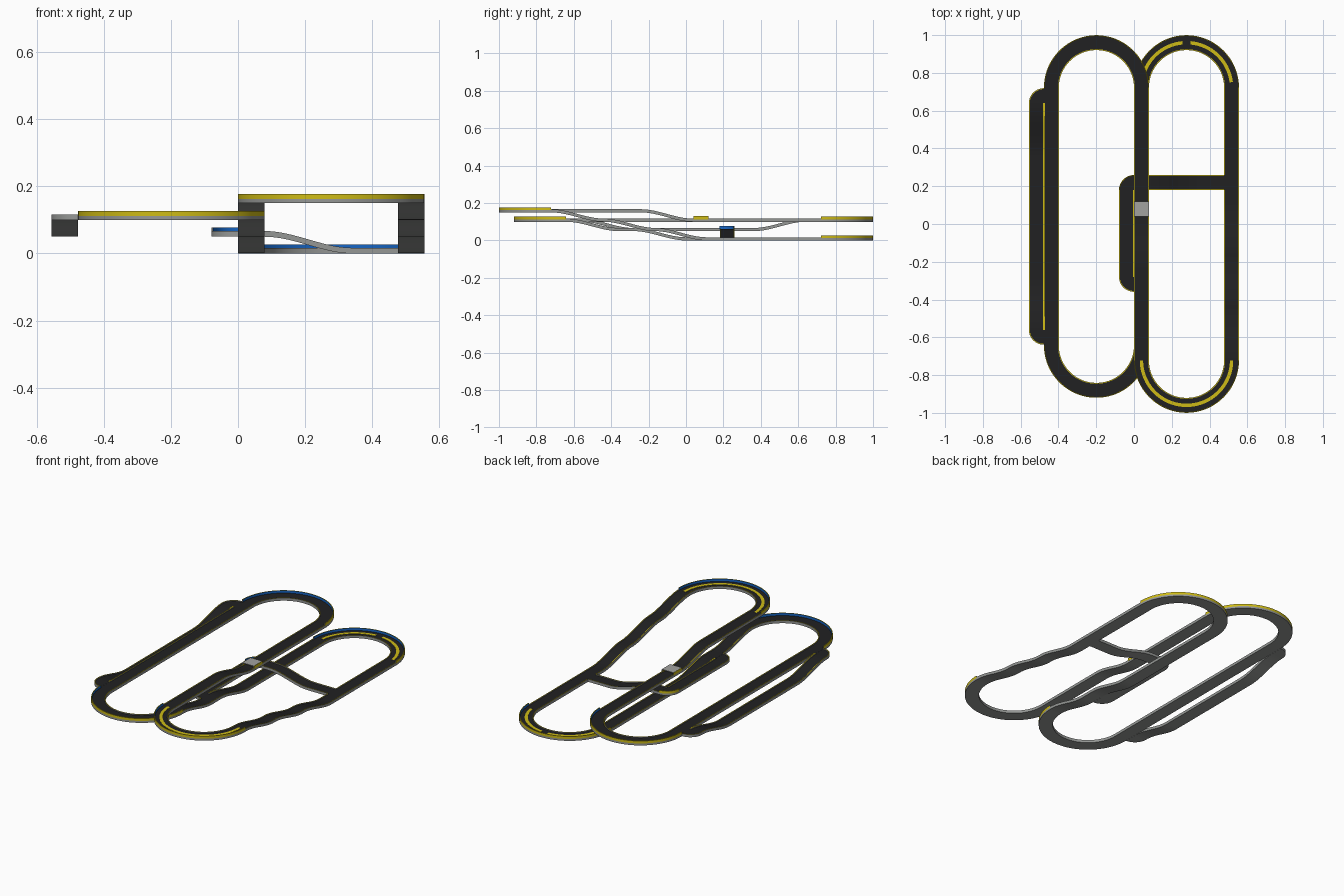
import bpy, bmesh, math

if "Cube" in bpy.data.objects:
    bpy.data.objects.remove(bpy.data.objects["Cube"])

W, E = 0.0395, 0.005         # half road width, kerb width
H, KERB, WALL = 0.012, 0.017, 0.027   # road, kerb and wall heights


def material(name, rgb):
    m = bpy.data.materials.new(name)
    m.diffuse_color = (*rgb, 1)
    m.use_nodes = True
    m.node_tree.nodes["Principled BSDF"].inputs["Base Color"].default_value = m.diffuse_color
    return m


MATS = [material("road black", (0.015, 0.015, 0.016)),
        material("base grey", (0.30, 0.31, 0.30)),
        material("kerb yellow", (0.62, 0.50, 0.008)),
        material("wall blue", (0.008, 0.13, 0.55)),
        material("start grey", (0.36, 0.36, 0.35))]
ROAD, GREY, YELLOW, BLUE, START = range(5)


def make_object(name, bm):
    bmesh.ops.remove_doubles(bm, verts=bm.verts, dist=1e-6)
    bmesh.ops.recalc_face_normals(bm, faces=bm.faces)
    me = bpy.data.meshes.new(name)
    bm.to_mesh(me)
    bm.free()
    for m in MATS:
        me.materials.append(m)
    ob = bpy.data.objects.new(name, me)
    bpy.context.collection.objects.link(ob)
    bpy.ops.object.select_all(action='DESELECT')
    ob.select_set(True)
    bpy.context.view_layer.objects.active = ob
    bpy.ops.object.shade_smooth_by_angle(angle=math.radians(30))
    return ob


# Paths are lists of (x, y, z, side_x, side_y)
def line(axis, fixed, a, b, z0, z1=None):
    z1 = z0 if z1 is None else z1
    n = 1 if z0 == z1 else 16
    out = []
    for i in range(n + 1):
        t = i / n
        p, z = a + (b - a) * t, z0 + (z1 - z0) * t * t * (3 - 2 * t)
        out.append((fixed, p, z, 1, 0) if axis == 'y' else (p, fixed, z, 0, 1))
    return out


def arc(cx, cy, r, a0, a1, z):
    n = max(6, int(abs(a1 - a0) / 4))
    out = []
    for i in range(n + 1):
        a = math.radians(a0 + (a1 - a0) * i / n)
        c, s = math.cos(a), math.sin(a)
        out.append((cx + r * c, cy + r * s, z, c, s))
    return out


def sweep(name, path, prof, mats):
    """prof: closed (offset, height) loop; mats[i] colours the edge i -> i+1"""
    bm = bmesh.new()
    rings = [[bm.verts.new((x + nx * o, y + ny * o, z + h)) for o, h in prof]
             for x, y, z, nx, ny in path]
    k = len(prof)
    for r0, r1 in zip(rings, rings[1:]):
        for i in range(k):
            j = (i + 1) % k
            bm.faces.new((r0[i], r0[j], r1[j], r1[i])).material_index = mats[i]
    for r in (rings[0], rings[-1]):
        bm.faces.new(r).material_index = GREY
    return make_object(name, bm)


def road(name, path, plus=True, minus=True, wall=False):
    """Road slab with a kerb on each side, or a tall wall on the plus side"""
    prof, mats = [(W, 0), (-W, 0)], [GREY, GREY]
    if minus:
        prof += [(-W, KERB), (-W + E, KERB), (-W + E, H)]
        mats += [YELLOW, GREY, ROAD]
    else:
        prof += [(-W, H)]
        mats += [ROAD]
    if plus:
        top = WALL if wall else KERB
        prof += [(W - E, H), (W - E, top), (W, top)]
        mats += [BLUE if wall else GREY, YELLOW, YELLOW if wall else GREY]
        if wall:
            prof += [(W, H)]
            mats += [GREY]
    else:
        prof += [(W, H)]
        mats += [GREY]
    return sweep(name, path, prof, mats)


CR, XR, XL = 0.2385, 0.278, -0.199       # curve radius and loop centres
XM = XR - CR                             # shared crossing lane

# Big end curves with outer walls
for name, cx, cy, a, z in (("right_front_curve", XR, -0.7215, 180, 0.15),
                           ("right_back_curve", XR, 0.7215, 0, 0.0),
                           ("left_front_curve", XL, -0.642, 180, 0.10),
                           ("left_back_curve", XL, 0.7215, 0, 0.10)):
    road(name, arc(cx, cy, CR, a, a + 180, z), wall=True)

# Centre stripes on the right-hand curves
for name, cy, a0, a1, z in (("front_centre_stripe", -0.7215, 180, 360, 0.15),
                            ("back_stripe_a", 0.7215, 7, 85, 0.0),
                            ("back_stripe_b", 0.7215, 95, 173, 0.0)):
    sweep(name, arc(XR, cy, CR, a0, a1, z + H),
          [(-0.009, 0), (0.009, 0), (0.009, 0.0015), (-0.009, 0.0015)], [YELLOW] * 4)

# Straights: (name, x, [(y0, y1, z0, z1, kerb on the minus side)])
STRAIGHTS = (
    ("upper_lane", XM, [(-0.7215, -0.24, 0.15, 0.15, 1), (-0.24, 0.035, 0.15, 0.10, 1),
                        (0.035, 0.7215, 0.10, 0.10, 1)]),
    ("lower_lane", XM, [(-0.642, -0.36, 0.10, 0.05, 1), (-0.36, -0.28, 0.05, 0.05, 0),
                        (-0.28, 0.0, 0.05, 0.0, 1), (0.0, 0.7215, 0.0, 0.0, 1)]),
    ("left_straight", XL - CR, [(-0.642, -0.56, 0.10, 0.10, 0), (-0.56, 0.64, 0.10, 0.10, 1),
                                (0.64, 0.7215, 0.10, 0.10, 0)]),
    ("right_straight", XR + CR, [(-0.7215, -0.44, 0.15, 0.10, 1), (-0.44, -0.165, 0.10, 0.05, 1),
                                 (-0.165, 0.11, 0.05, 0.0, 1), (0.11, 0.18, 0.0, 0.0, 1),
                                 (0.18, 0.26, 0.0, 0.0, 0), (0.26, 0.7215, 0.0, 0.0, 1)]),
    ("side_lane", -0.517, [(-0.56, -0.285, 0.10, 0.05, 1), (-0.285, 0.365, 0.05, 0.05, 1),
                           (0.365, 0.64, 0.05, 0.10, 1)]),
    ("short_lane", -0.04, [(-0.28, 0.18, 0.05, 0.05, 1)]),
)
for name, x, parts in STRAIGHTS:
    for i, (y0, y1, z0, z1, k) in enumerate(parts):
        road(f"{name}_{i + 1}", line('y', x, y0, y1, z0, z1), minus=bool(k))

# Tight corners of the side lanes
for name, cx, cy, a, z, wall in (("side_lane_exit", -0.4775, 0.64, 90, 0.10, False),
                                 ("side_lane_entry", -0.4775, -0.56, 180, 0.10, False),
                                 ("short_lane_back_corner", -0.0005, 0.18, 90, 0.05, True),
                                 ("short_lane_front_corner", -0.0005, -0.28, 180, 0.05, False)):
    road(name, arc(cx, cy, W, a, a + 90, z), minus=False, wall=wall)

# Cross road passing between the stacked lanes
for i, (x0, x1, z0, z1) in enumerate(((0.0, 0.08, 0.05, 0.05), (0.08, 0.34, 0.05, 0.0),
                                      (0.34, 0.477, 0.0, 0.0))):
    road(f"cross_road_{i + 1}", line('x', 0.22, x0, x1, z0, z1))

# Start gate: yellow side panels and a grey top plate
gate = line('y', XM, 0.04, 0.12, 0.10)
for name, s in (("gate_left_panel", -1), ("gate_right_panel", 1)):
    a, b = s * (W + 0.0005), s * (W - 0.005)
    sweep(name, gate, [(a, H), (b, H), (b, 0.029), (a, 0.029)], [YELLOW] * 4)
sweep("gate_top", gate, [(-W, 0.026), (W, 0.026), (W, 0.030), (-W, 0.030)],
      [START, YELLOW, START, YELLOW])
